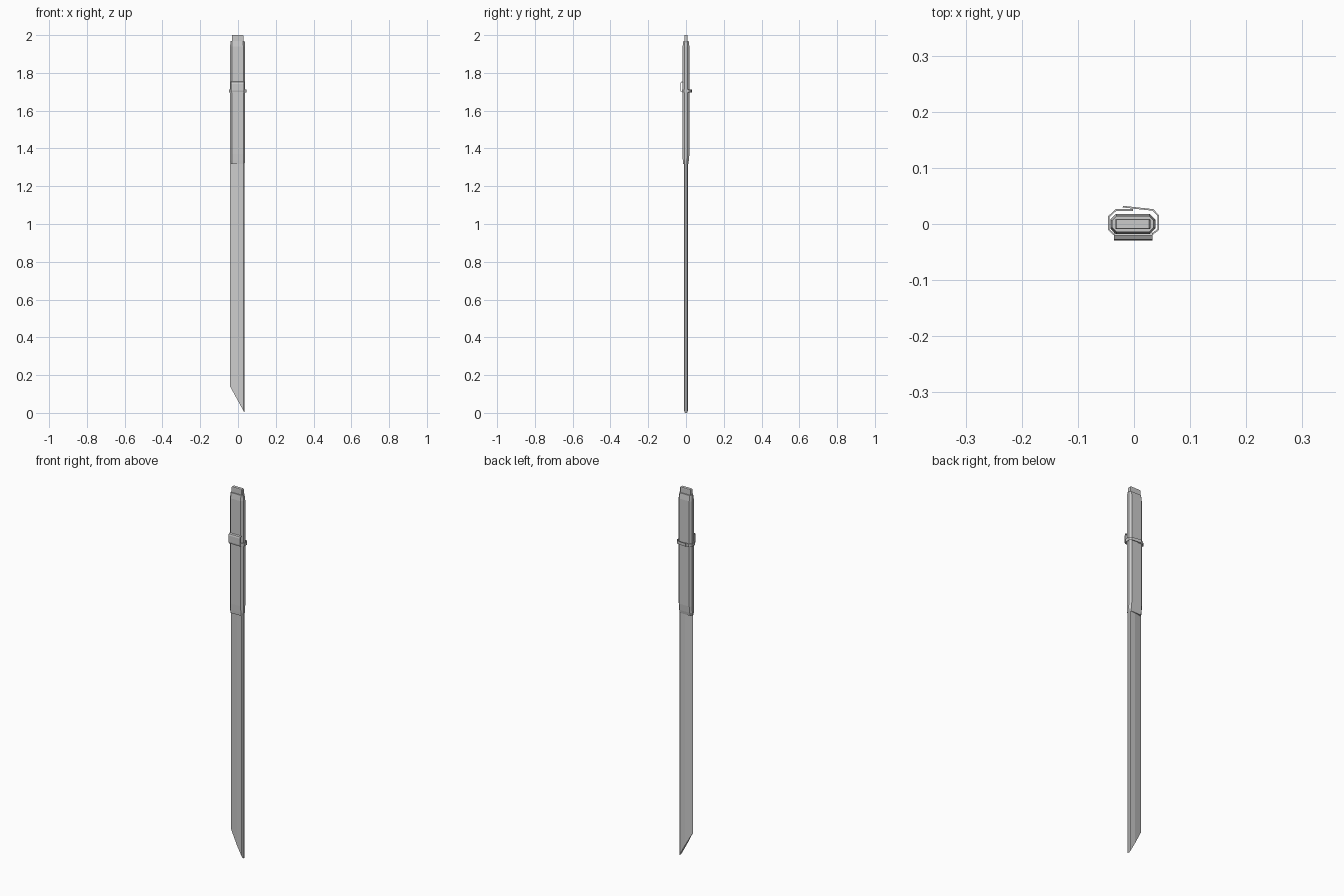
import bpy, bmesh, math

if "Cube" in bpy.data.objects:
    bpy.data.objects.remove(bpy.data.objects["Cube"])


def mesh_object(name, bm):
    bmesh.ops.recalc_face_normals(bm, faces=bm.faces)
    me = bpy.data.meshes.new(name)
    bm.to_mesh(me)
    bm.free()
    ob = bpy.data.objects.new(name, me)
    bpy.context.collection.objects.link(ob)
    return ob


def loft(name, rings):
    """Closed solid through a list of equal-length rings of points."""
    bm = bmesh.new()
    vs = [[bm.verts.new(p) for p in r] for r in rings]
    n = len(vs[0])
    for a, b in zip(vs, vs[1:]):
        for i in range(n):
            j = (i + 1) % n
            bm.faces.new((a[i], a[j], b[j], b[i]))
    bm.faces.new(vs[0][::-1])
    bm.faces.new(vs[-1])
    return mesh_object(name, bm)


def octagon(hx, hy, c, z, cx=0.0, cy=0.0):
    """Rectangle with cut corners at height z."""
    pts = [(hx, -hy + c), (hx, hy - c), (hx - c, hy), (-hx + c, hy),
           (-hx, hy - c), (-hx, -hy + c), (-hx + c, -hy), (hx - c, -hy)]
    return [(x + cx, y + cy, z) for x, y in pts]


def sheet(name, path, axis, lo, hi, thick):
    """Open path extruded along an axis and thickened."""
    bm = bmesh.new()
    place = (lambda p, t: (p[0], p[1], t)) if axis == 'z' else (lambda p, t: (t, p[0], p[1]))
    a = [bm.verts.new(place(p, lo)) for p in path]
    b = [bm.verts.new(place(p, hi)) for p in path]
    for i in range(len(path) - 1):
        bm.faces.new((a[i], a[i + 1], b[i + 1], b[i]))
    ob = mesh_object(name, bm)
    m = ob.modifiers.new("thickness", 'SOLIDIFY')
    m.thickness = thick
    m.offset = 0
    return ob


# blade: sharp on the left, thick bevelled spine on the right, slanted tip
profile = [(-0.042, -0.001), (0.000, -0.009), (0.029, -0.010), (0.035, -0.006),
           (0.035, 0.006), (0.029, 0.010), (0.000, 0.009), (-0.042, 0.001)]
loft("blade", [
    [(x, y, 0.14 * (0.035 - x) / 0.077) for x, y in profile],
    [(x, y, 1.34) for x, y in profile]])

# grip: flat-sided with cut corners and narrowed ends
loft("grip", [
    octagon(0.037, 0.014, 0.007, 1.318, -0.002, -0.002),
    octagon(0.040, 0.016, 0.009, 1.335, -0.002, -0.001),
    octagon(0.040, 0.018, 0.010, 1.37, -0.002, 0),
    octagon(0.040, 0.018, 0.010, 1.94, -0.002, 0),
    octagon(0.037, 0.014, 0.008, 1.97, -0.002, 0)])

# end cap
loft("pommel", [octagon(0.031, 0.009, 0.001, z, -0.002) for z in (1.96, 1.997)]
     + [octagon(0.029, 0.008, 0.001, 2.0, -0.002)])

# strap round the grip with overlapping ends at the back
strap = [(-0.002, 0.025), (-0.032, 0.025), (-0.045, 0.013), (-0.045, -0.010),
         (-0.034, -0.020), (0.030, -0.020), (0.043, -0.010), (0.043, 0.015),
         (0.034, 0.025), (-0.020, 0.031)]
sheet("strap", strap, 'z', 1.697, 1.713, 0.003)

# bent belt clip on the front
clip = [(-0.016, 1.704), (-0.020, 1.699), (-0.026, 1.700), (-0.028, 1.708),
        (-0.028, 1.742), (-0.026, 1.750), (-0.021, 1.753), (-0.016, 1.749)]
sheet("clip", clip, 'x', -0.036, 0.033, 0.003)
